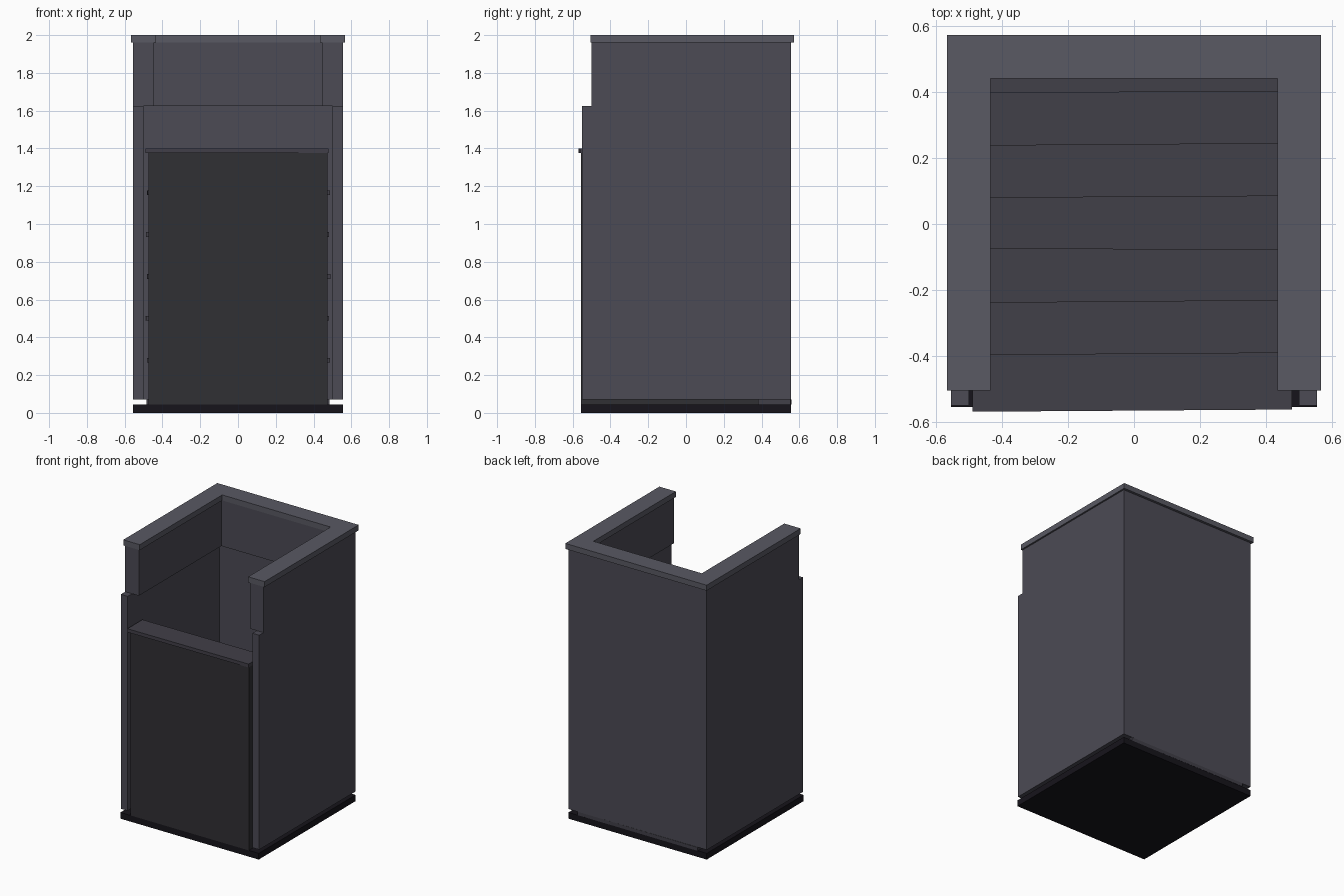
import bpy, math

if "Cube" in bpy.data.objects:
    bpy.data.objects.remove(bpy.data.objects["Cube"])


def material(name, r, g, b):
    m = bpy.data.materials.new(name)
    m.diffuse_color = (r, g, b, 1)
    m.use_nodes = True
    m.node_tree.nodes["Principled BSDF"].inputs["Base Color"].default_value = m.diffuse_color
    return m


WALL = material("wall_grey", 0.072, 0.069, 0.09)
CAP = material("cap_grey", 0.10, 0.10, 0.125)
TREAD = material("tread_grey", 0.053, 0.05, 0.065)
RISER = material("riser_grey", 0.03, 0.029, 0.034)
BASE = material("base_black", 0.008, 0.007, 0.011)


def add(name, verts, faces, mat):
    me = bpy.data.meshes.new(name)
    me.from_pydata(verts, [], faces)
    me.materials.append(mat)
    ob = bpy.data.objects.new(name, me)
    bpy.context.collection.objects.link(ob)
    return ob


def prism(name, outline, z0, z1, mat):
    """Extrude a counter-clockwise xy outline from z0 to z1."""
    n = len(outline)
    verts = [(x, y, z) for z in (z0, z1) for x, y in outline]
    faces = [tuple(reversed(range(n))), tuple(range(n, 2 * n))]
    faces += [(i, (i + 1) % n, n + (i + 1) % n, n + i) for i in range(n)]
    return add(name, verts, faces, mat)


def box(name, x, y0, y1, z0, z1, mat):
    return prism(name, [(-x, y0), (x, y0), (x, y1), (-x, y1)], z0, z1, mat)


def u_wall(name, xo, xi, front, yi, yo, z0, z1, mat):
    """Three-sided wall, open to the front."""
    return prism(name, [(-xo, front), (-xi, front), (-xi, yi), (xi, yi),
                        (xi, front), (xo, front), (xo, yo), (-xo, yo)],
                 z0, z1, mat)


# Ground slab
box("base_slab", 0.555, -0.555, 0.555, 0, 0.045, BASE)

# Surrounding walls: thin below, thicker parapet above, coping on top
u_wall("lower_wall", 0.555, 0.5, -0.55, 0.5, 0.555, 0.07, 1.625, WALL)
u_wall("parapet_wall", 0.555, 0.445, -0.5, 0.445, 0.555, 1.625, 1.96, WALL)
u_wall("coping", 0.567, 0.435, -0.505, 0.44, 0.573, 1.96, 2.0, CAP)

# Staircase descending from the front to the back, with slightly uneven treads
PITCH = 1.11 / 7
DROP = 1.33 / 6
turns = [0.4, 0.45, -0.1, 0.35, 0.4, 0.1, -0.2]
shifts = [-0.006, 0.003, -0.002, 0.004, -0.004, 0.002, 0.0]
for i, (turn, shift) in enumerate(zip(turns, shifts)):
    y0 = -0.555 + i * PITCH
    top = 1.4 - i * DROP
    if i < 6:
        box(f"step_block_{i + 1}", 0.475, y0, y0 + PITCH, 0.045,
            top - 0.025, RISER)
    tread = box(f"tread_{i + 1}", 0.484, -0.0865, 0.0865, -0.025, 0, TREAD)
    tread.location = (shift, y0 + PITCH / 2 - (0.003 if i < 6 else 0.006), top)
    tread.rotation_euler = (0, 0, math.radians(turn))
